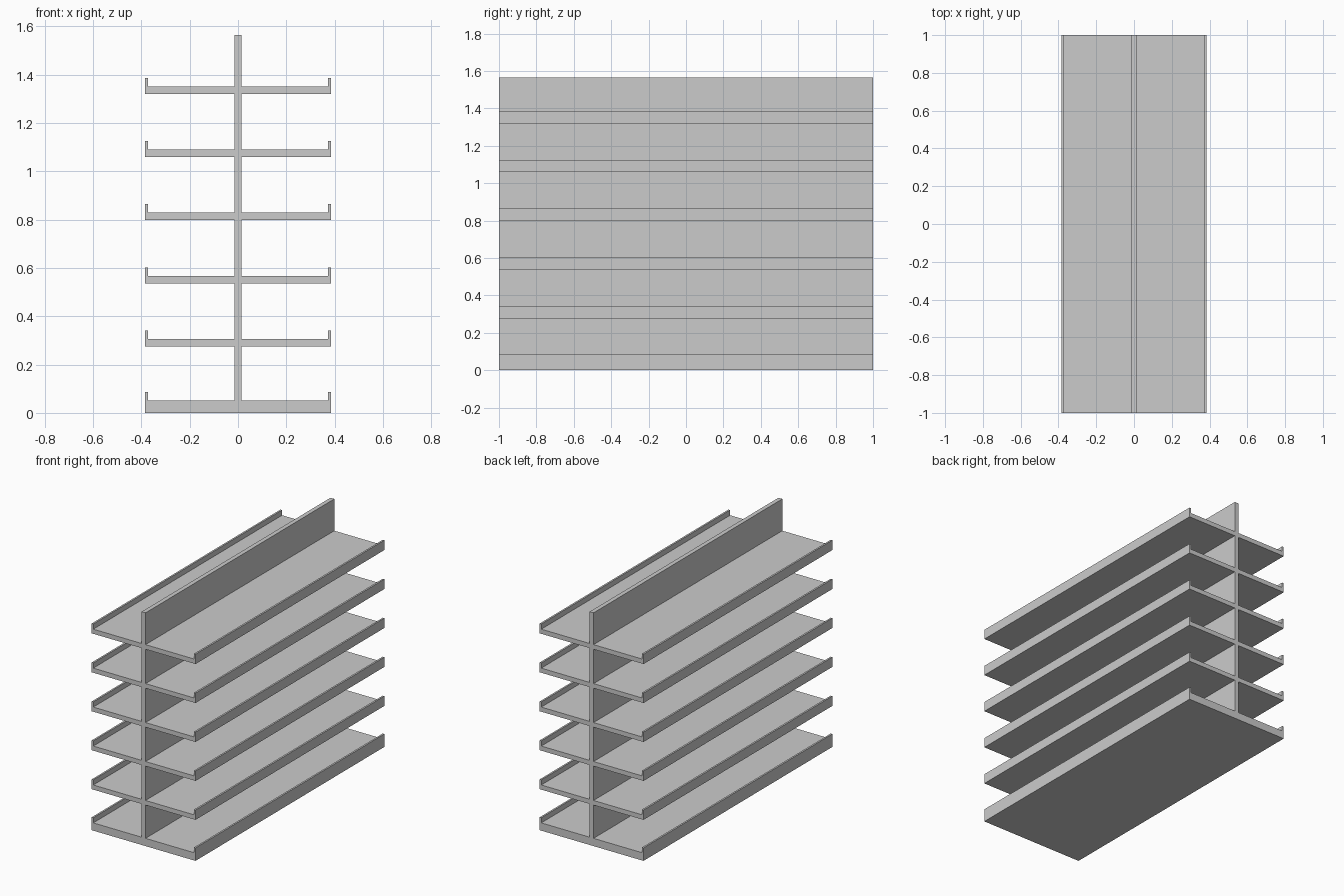
import bpy, bmesh

if "Cube" in bpy.data.objects:
    bpy.data.objects.remove(bpy.data.objects["Cube"])

HALF_LEN = 1.0     # along y
HALF_W = 0.385     # shelf reach from the centre
HALF_POST = 0.0145
LIP_W = 0.012
LIP_H = 0.035


def extrude_profile(name, points, mirror=False):
    """Extrude a closed x-z profile along the full length in y."""
    bm = bmesh.new()
    face = bm.faces.new([bm.verts.new((x, -HALF_LEN, z)) for x, z in points])
    ext = bmesh.ops.extrude_face_region(bm, geom=[face])
    verts = [g for g in ext["geom"] if isinstance(g, bmesh.types.BMVert)]
    bmesh.ops.translate(bm, verts=verts, vec=(0, 2 * HALF_LEN, 0))
    bmesh.ops.recalc_face_normals(bm, faces=bm.faces)
    mesh = bpy.data.meshes.new(name)
    bm.to_mesh(mesh)
    bm.free()
    obj = bpy.data.objects.new(name, mesh)
    bpy.context.collection.objects.link(obj)
    if mirror:
        obj.modifiers.new("both_sides", 'MIRROR').use_axis[0] = True
    return obj


def half_tray(x0, z0, z1):
    """Flat shelf with a raised lip on its outer edge."""
    inner = HALF_W - LIP_W
    return [(x0, z0), (HALF_W, z0), (HALF_W, z1 + LIP_H),
            (inner, z1 + LIP_H), (inner, z1), (x0, z1)]


# Thick base tray, full width
BASE_TOP = 0.052
right = half_tray(0, 0, BASE_TOP)[1:-1]
left = [(-x, z) for x, z in reversed(right)]
extrude_profile("base_tray", right + left)

# Central back panel standing on the base
extrude_profile("back_panel", [(-HALF_POST, BASE_TOP), (HALF_POST, BASE_TOP),
                               (HALF_POST, 1.564), (-HALF_POST, 1.564)])

# Five pairs of lipped shelves
for i in range(5):
    z = 0.275 + i * 0.2612
    extrude_profile(f"shelf_{i + 1}", half_tray(HALF_POST, z, z + 0.031), mirror=True)
